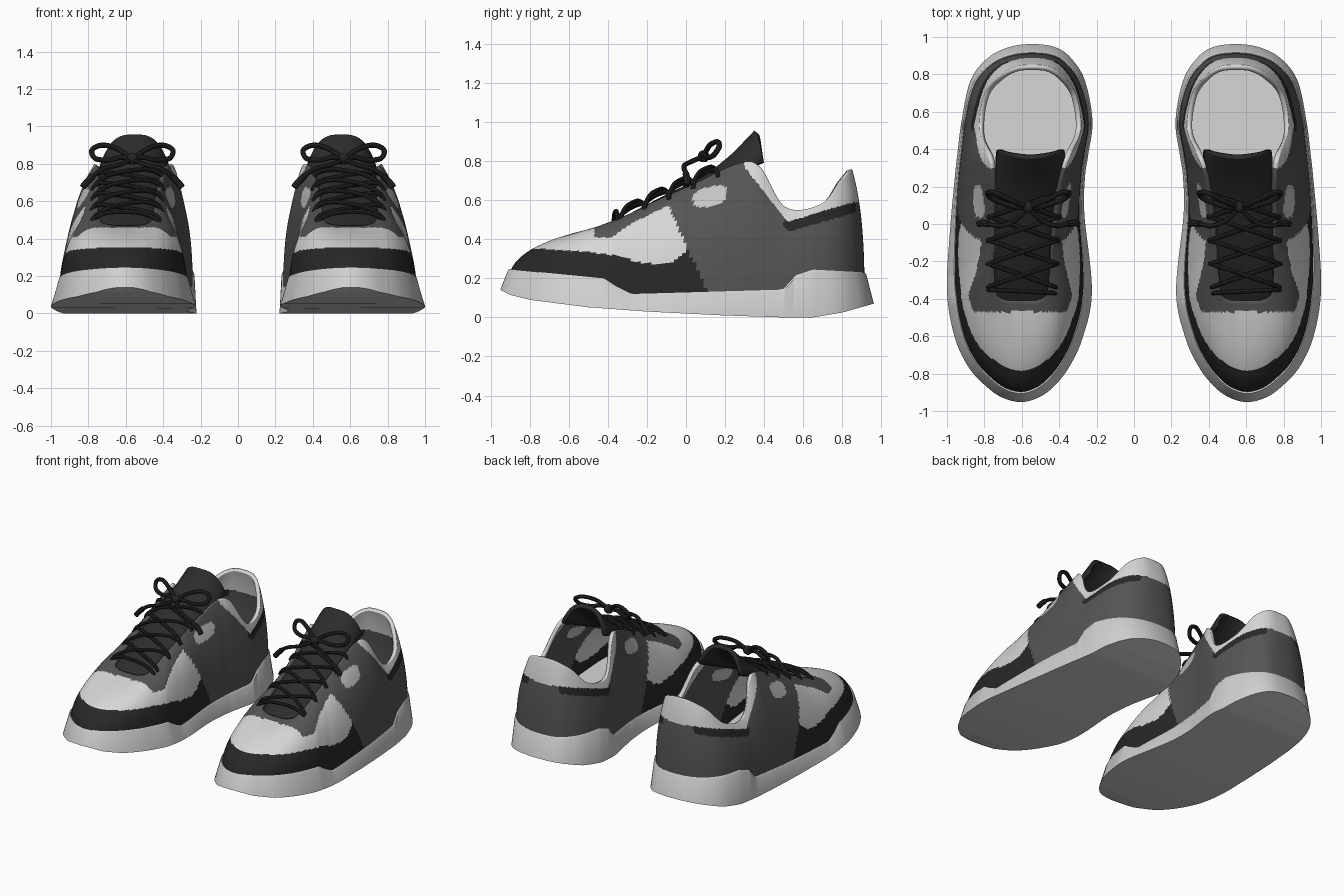
import bpy, math
from mathutils import Vector

if "Cube" in bpy.data.objects:
    bpy.data.objects.remove(bpy.data.objects["Cube"])

# ---------- colours ----------
def material(name, v):
    m = bpy.data.materials.new(name)
    m.diffuse_color = (v, v, v, 1)
    m.use_nodes = True
    m.node_tree.nodes["Principled BSDF"].inputs["Base Color"].default_value = m.diffuse_color
    return m

WHITE = material("white_leather", 0.68)
GREY = material("dark_grey_suede", 0.09)
BLACK = material("black_leather", 0.021)
PATCH = material("light_grey_patch", 0.55)
SOLE = material("sole_rubber", 0.63)
TONGUE = material("tongue_black", 0.025)
LACE = material("lace_black", 0.017)

# ---------- helpers ----------
def interp(pts, v):
    if v <= pts[0][0]:
        return pts[0][1]
    for (a, fa), (b, fb) in zip(pts, pts[1:]):
        if v <= b:
            return fa + (fb - fa) * (v - a) / (b - a)
    return pts[-1][1]

def catmull(rows, steps, closed):
    n, out = len(rows), []
    get = (lambda i: rows[i % n]) if closed else (lambda i: rows[max(0, min(n - 1, i))])
    for i in range(n if closed else n - 1):
        p = [get(i + k) for k in (-1, 0, 1, 2)]
        for s in range(steps):
            t = s / steps
            out.append([0.5 * (2 * b + (c - a) * t + (2 * a - 5 * b + 4 * c - d) * t * t
                        + (3 * b - a - 3 * c + d) * t ** 3) for a, b, c, d in zip(*p)])
    if not closed:
        out.append(list(rows[-1]))
    return out

def add_part(name, verts, faces, mats, rule=None, thick=0, angle=40):
    """Right-hand part, mirrored to make the pair."""
    me = bpy.data.meshes.new(name)
    me.from_pydata(verts, [], faces)
    for m in mats:
        me.materials.append(m)
    if rule:
        for p in me.polygons:
            p.material_index = rule(p.center)
    me.shade_smooth()
    me.set_sharp_from_angle(angle=math.radians(angle))
    ob = bpy.data.objects.new(name, me)
    bpy.context.collection.objects.link(ob)
    mir = ob.modifiers.new("pair", 'MIRROR')
    mir.use_mirror_merge = False
    if thick:
        sol = ob.modifiers.new("thickness", 'SOLIDIFY')
        sol.thickness, sol.offset = thick, -1
    return ob

def loft(rings):
    """Quads between closed rings of equal length, listed bottom to top."""
    n = len(rings[0])
    verts = [v for r in rings for v in r]
    faces = [(j * n + i, j * n + (i + 1) % n, (j + 1) * n + (i + 1) % n, (j + 1) * n + i)
             for j in range(len(rings) - 1) for i in range(n)]
    return verts, faces

def strips(n, flip):
    """Fill a ring by bridging its two sides from toe to heel."""
    out = []
    for i in range(n // 2):
        f = list(dict.fromkeys((i, i + 1, (n - i - 1) % n, (n - i) % n)))
        out.append(tuple(f[::-1]) if flip else tuple(f))
    return out

# ---------- outline: sole x, y and matching opening-edge x, y, z ----------
ROWS = [
    (.605, -.952, .60, -.41, .47), (.70, -.93, .64, -.41, .47), (.785, -.873, .68, -.41, .475),
    (.885, -.765, .73, -.38, .49), (.96, -.60, .745, -.28, .535), (1.0, -.36, .75, -.15, .60),
    (.985, -.05, .755, .05, .69), (.958, .25, .76, .27, .79), (.945, .37, .78, .38, .77),
    (.922, .55, .825, .51, .565), (.875, .765, .80, .69, .58), (.785, .885, .72, .79, .70),
    (.67, .945, .635, .84, .75), (.545, .962, .545, .85, .76), (.42, .945, .455, .84, .75),
    (.335, .885, .38, .79, .70), (.262, .765, .31, .69, .58), (.222, .55, .285, .51, .565),
    (.245, .37, .335, .38, .77), (.262, .25, .375, .27, .79), (.265, .05, .41, .05, .69),
    (.225, -.36, .44, -.15, .60), (.275, -.61, .455, -.28, .535), (.35, -.77, .47, -.38, .49),
    (.435, -.875, .52, -.41, .475), (.515, -.93, .56, -.41, .47)]
RING = catmull(ROWS, 16, True)
N = len(RING)
BOTTOM = [(-.95, .14), (-.9, .115), (-.8, .09), (-.5, .052), (-.2, .03), (.2, .01), (.5, 0),
          (.65, 0), (.8, .025), (.96, .07)]
TOP = [(-.93, .25), (-.42, .2), (-.36, .16), (-.28, .12), (.48, .142), (.5, .15), (.56, .215),
       (.65, .245), (.93, .23)]
LEAN = [(-.95, .042), (-.4, .042), (-.15, .028), (.2, .014), (.65, .014), (.85, .03), (.96, .042)]

def inset(d, zfun, lean=0):
    out = []
    for i in range(N):
        a, b = RING[i - 1], RING[(i + 1) % N]
        t = Vector((b[0] - a[0], b[1] - a[1])).normalized()
        x, y = RING[i][:2]
        e = d + lean * interp(LEAN, y)
        x, y = x - t.y * e, y + t.x * e
        out.append((x, y, zfun(y)))
    return out

low = lambda y: interp(BOTTOM, y)
high = lambda y: interp(TOP, y)

# ---------- sole ----------
rings = [inset(0, low), inset(-.004, lambda y: high(y) - .012, 1), inset(.004, high, 1),
         inset(.035, lambda y: high(y) - .02, 1)]
v, f = loft(rings)
add_part("sole", v, f + strips(N, True), [SOLE], angle=35)

# ---------- insole ----------
add_part("insole", inset(.085, lambda y: .20), strips(N, False), [WHITE])

# ---------- upper ----------
TOE_LINE = [(-.8, .355), (-.5, .335), (-.35, .315), (-.25, .285), (-.12, .27), (-.05, .295), (.01, .35)]
EYESTAY = [(-.47, .41), (-.38, .41), (-.28, .48), (-.18, .53), (-.08, .58)]
COLLAR = [(.30, .77), (.52, .49), (.56, .50), (.75, .56), (.86, .59)]
BAND = [(.50, .47), (.53, .44), (.60, .46), (.84, .53), (.88, .55)]

def paint(c):
    y, z = c.y, c.z
    if abs((y - .125) / .088) ** 3 + abs((z - .62 - .2 * (y - .125)) / .05) ** 3 < 1:
        return 3
    if y < .01 + .45 * (.35 - z):
        if z < interp(TOE_LINE, y):
            return 2
        return 1 if y > -.47 and z > interp(EYESTAY, y) else 0
    if y > .30 and z > interp(COLLAR, y):
        return 0
    if .50 < y < .87 and z > interp(BAND, y):
        return 2
    return 1

base = inset(.006, lambda y: high(y) - .03, 1)
LEVELS = 50
rings = []
for j in range(LEVELS + 1):
    t = j / LEVELS
    ring = []
    for b, r in zip(base, RING):
        b, e = Vector(b), Vector(r[2:])
        m = Vector((b.x + .06 * (e.x - b.x), b.y + .06 * (e.y - b.y), b.z + .65 * (e.z - b.z)))
        ring.append((1 - t) ** 2 * b + 2 * t * (1 - t) * m + t * t * e)
    rings.append(ring)
v, f = loft(rings)
add_part("upper", v, f, [WHITE, GREY, BLACK, PATCH], paint, thick=.028)

# ---------- tongue: centre x, y, z, half width, edge drop ----------
spine = catmull([(.60, -.46, .43, .15, .03), (.60, -.30, .525, .15, .03), (.59, -.1, .63, .155, .03),
                 (.58, .08, .72, .165, .04), (.565, .22, .825, .18, .08), (.555, .31, .915, .185, .13),
                 (.553, .35, .957, .182, .155)], 6, False)
W = 20
v, f = [], []
for x, y, z, h, drop in spine:
    for k in range(W + 1):
        u = 2 * k / W - 1
        v.append((x + h * u, y + .3 * drop * u * u, z - drop * abs(u) ** 3.2))
for j in range(len(spine) - 1):
    for k in range(W):
        a = j * (W + 1) + k
        f.append((a, a + 1, a + W + 2, a + W + 1))
add_part("tongue", v, f, [TONGUE], thick=.03)

# ---------- laces ----------
def lace(name, pts, r=.012):
    cu = bpy.data.curves.new(name, 'CURVE')
    cu.dimensions, cu.bevel_depth, cu.bevel_resolution, cu.use_fill_caps = '3D', r, 2, True
    path = catmull(pts, 8, False)
    sp = cu.splines.new('POLY')
    sp.points.add(len(path) - 1)
    for p, q in zip(sp.points, path):
        p.co = (*q, 1)
    tmp = bpy.data.objects.new(name + "_path", cu)
    bpy.context.collection.objects.link(tmp)
    me = bpy.data.meshes.new_from_object(tmp)
    verts = [tuple(w.co) for w in me.vertices]
    faces = [tuple(p.vertices) for p in me.polygons]
    bpy.data.objects.remove(tmp)
    bpy.data.meshes.remove(me)
    add_part(name, verts, faces, [LACE])

THROAT = [(-.41, .47), (-.28, .535), (-.15, .60), (.05, .69), (.27, .79)]

def crossing(name, ya, yb, side, lift):
    pts = []
    for u, h in ((-1, -.025), (-.85, .014), (-.4, lift), (.4, lift), (.85, .014), (1, -.025)):
        y = ya + (yb - ya) * (u + 1) / 2
        pts.append((.60 - .03 * (y + .35) + side * u * .19, y, interp(THROAT, y) + h))
    lace(name, pts)

crossing("lace_bar", -.37, -.35, 1, .045)
for k in range(4):
    y = -.34 + .125 * k
    crossing(f"lace_cross_{k}_a", y, y + .13, 1, .026)
    crossing(f"lace_cross_{k}_b", y, y + .13, -1, .046)

# bow: two loops, two loose ends with tips, one knot
knot = Vector((.565, .09, .825))
for s, tag in ((1, "outer"), (-1, "inner")):
    at = lambda x, y, z: (knot.x + s * x, knot.y + y, knot.z + z)
    lace(f"bow_loop_{tag}", [at(0, 0, 0), at(.08, .03, .055), at(.16, .07, .075), at(.215, .08, .05),
                             at(.20, .05, .005), at(.13, .02, -.005), at(.06, 0, .01), at(0, 0, 0)], .014)
    end = [at(0, 0, 0), at(.07, -.07, -.03), at(.15, -.10, -.05), at(.21, -.09, -.09), at(.245, -.085, -.125)]
    lace(f"bow_end_{tag}", end, .013)
    lace(f"bow_tip_{tag}", [end[-2], end[-1], at(.265, -.09, -.15)], .018)

rings = []
for j in range(1, 8):
    a = math.pi * j / 8 - math.pi / 2
    rings.append([knot + Vector((.034 * math.cos(a) * math.cos(b), .03 * math.cos(a) * math.sin(b),
                  .032 * math.sin(a))) for b in [2 * math.pi * i / 16 for i in range(16)]])
v, f = loft(rings)
add_part("bow_knot", v, f + [tuple(range(15, -1, -1)), tuple(range(96, 112))], [LACE])
